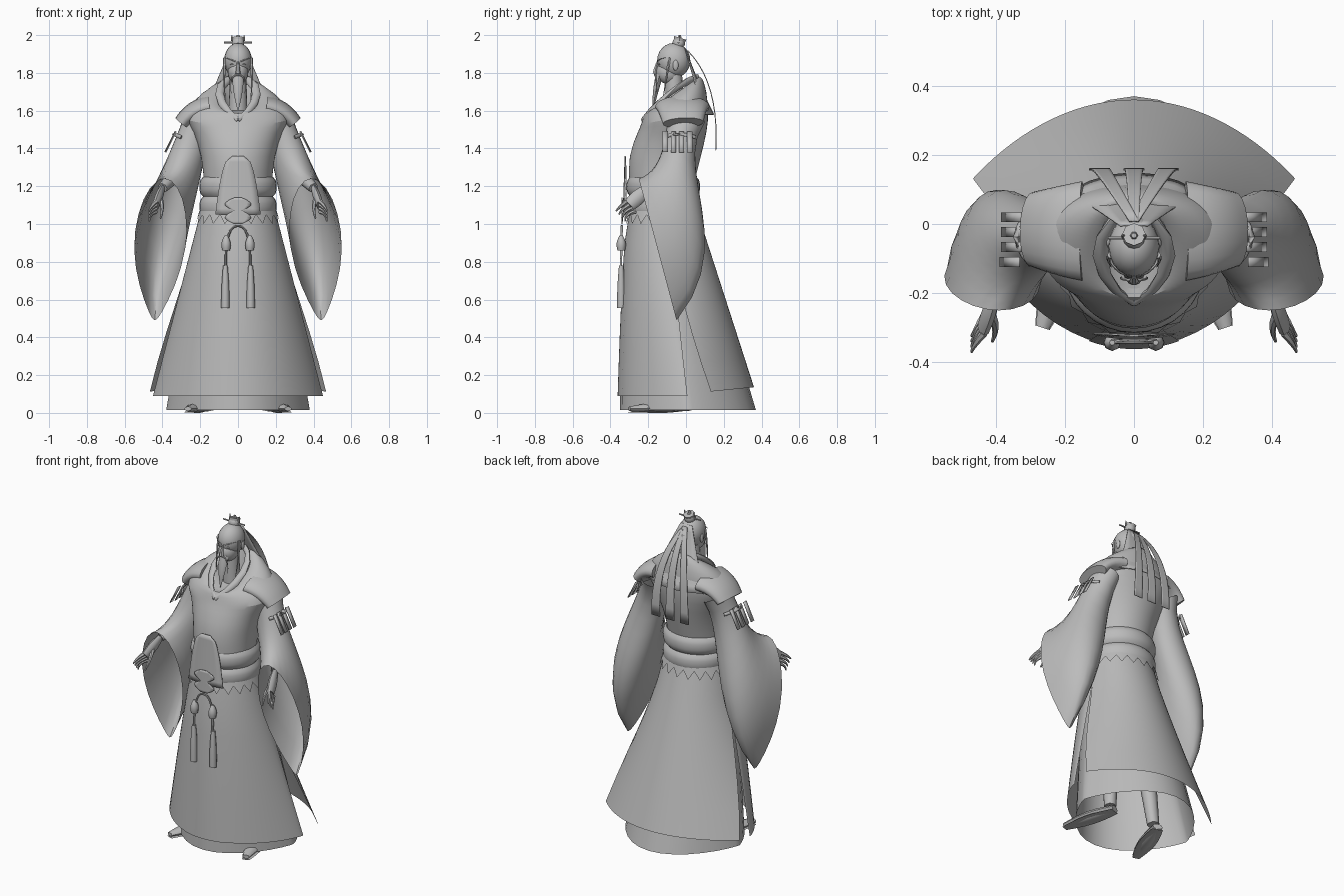
import bpy, bmesh
from math import sin, cos, pi, radians
from mathutils import Vector, Matrix

default_cube = bpy.data.objects.get("Cube")
if default_cube:
    bpy.data.objects.remove(default_cube, do_unlink=True)

GREY = (0.5, 0.5, 0.5, 1)
grey = bpy.data.materials.new("plain grey")
grey.use_nodes = True
grey.diffuse_color = GREY
grey.node_tree.nodes["Principled BSDF"].inputs["Base Color"].default_value = GREY


def mix(start, end, s):
    return start + (end - start) * s


def steps(count):
    return [i / count for i in range(count + 1)]


def curve(points, s):
    """Point on a smooth curve steered by a few control points."""
    points = [Vector(p) for p in points]
    while len(points) > 1:
        points = [a.lerp(b, s) for a, b in zip(points, points[1:])]
    return points[0]


def finish(name, bm, mirror=False, thick=0, smooth=False):
    """Turn a bmesh into a shaded object with its modifiers."""
    bmesh.ops.recalc_face_normals(bm, faces=bm.faces)
    mesh = bpy.data.meshes.new(name)
    bm.to_mesh(mesh)
    bm.free()
    mesh.materials.append(grey)
    obj = bpy.data.objects.new(name, mesh)
    bpy.context.collection.objects.link(obj)
    bpy.ops.object.select_all(action='DESELECT')
    obj.select_set(True)
    bpy.context.view_layer.objects.active = obj
    bpy.ops.object.shade_smooth_by_angle(angle=radians(45))
    if mirror:
        obj.modifiers.new("Mirror", 'MIRROR').use_mirror_merge = False
    if thick:
        obj.modifiers.new("Thickness", 'SOLIDIFY').thickness = thick
    if smooth:
        obj.modifiers.new("Smooth", 'SUBSURF').levels = 1
        obj.modifiers["Smooth"].render_levels = 1


def loft(name, rows, closed=True, cap=False, **options):
    """Skin a list of equally long point rows."""
    bm = bmesh.new()
    rows = [[bm.verts.new(p) for p in row] for row in rows]
    for upper, lower in zip(rows, rows[1:]):
        count = len(upper)
        for i in range(count if closed else count - 1):
            j = (i + 1) % count
            bm.faces.new((upper[i], upper[j], lower[j], lower[i]))
    if cap:
        bm.faces.new(rows[0])
        bm.faces.new(rows[-1])
    finish(name, bm, **options)


def oval(height, width, front, back, power=1, tilt=0, half=180, facing=0, sides=32):
    """Row of points around the body, spanning the half angle on both sides of its facing."""
    middle, depth, points = (front + back) / 2, (back - front) / 2, []
    for s in steps(sides)[:sides if half == 180 else None]:
        angle = radians(facing + mix(-half, half, s))
        c = cos(angle)
        y = middle + depth * abs(c) ** power * (1 if c < 0 else -1)
        points.append((width * sin(angle), y, height + tilt * y))
    return points


def skirt(name, hem, width, front, back, power, flare=1, top_half=180, hem_half=180, **options):
    """Flaring cloth from the waist to the hem."""
    loft(name, [oval(mix(1.06, hem, s), mix(.2, width, s ** flare), mix(-.3, front, s ** .5), mix(.06, back, s),
                     power=mix(1, power, s), half=mix(top_half, hem_half, s), **options) for s in steps(6)],
         closed=hem_half == 180)


def tube(name, path, start, end, bulge=0, flat=1, sides=8, across=(0, 1, .01), **options):
    """Tapered tube along a curve, swelling by bulge in the middle and flattened towards across."""
    rows = []
    for s in steps(6):
        along = curve(path, min(s + .05, 1)) - curve(path, max(s - .05, 0))
        side = along.cross(Vector(across)).normalized()
        up = along.cross(side).normalized() * flat
        radius = mix(start, end, s) + bulge * sin(pi * s)
        rows.append([curve(path, s) + radius * (side * cos(2 * pi * t) + up * sin(2 * pi * t))
                     for t in steps(sides)[:-1]])
    loft(name, rows, cap=True, **options)


def sheet(name, path, width, bend=0, thick=.005, **options):
    """Thin cloth or plate along a curve; width is a rule, bend wraps it round the body."""
    rows = [[curve(path, s) + Vector((x, bend * x * x, 0))
             for x in (mix(-width(s), width(s), t) for t in steps(6))] for s in steps(10)]
    loft(name, rows, closed=False, thick=thick, **options)


def ball(name, centre, size, **options):
    bm = bmesh.new()
    bmesh.ops.create_uvsphere(bm, u_segments=20, v_segments=12, radius=1,
                              matrix=Matrix.Translation(centre) @ Matrix.Diagonal((*size, 1)))
    finish(name, bm, **options)


# Skirts: hollow inner robe, front wrap, centre panel and trailing back panel
skirt("inner_skirt", hem=.015, width=.38, front=-.35, back=.37, power=1.6)
skirt("front_skirt", hem=.09, width=.45, front=-.358, back=.36, power=1.5, top_half=100, hem_half=94)
skirt("centre_panel", hem=.09, width=.45, front=-.362, back=.36, power=1.5, top_half=22, hem_half=17)
skirt("back_skirt", hem=.1, width=.556, front=-.35, back=.36, power=1.7, flare=1.3, tilt=.1,
      facing=180, top_half=90, hem_half=57)

# Pointed trim hanging below the sash
trim_top = oval(1.07, width=.204, front=-.31, back=.07, sides=40)
trim_points = oval(1, width=.225, front=-.325, back=.09, sides=40)
loft("waist_trim", [trim_top, [Vector(p).lerp(Vector(q), .7 * (i % 2))
                               for i, (p, q) in enumerate(zip(trim_points, trim_top))]])

# Sash with two padded rolls
sash_rows = []
for s in steps(12):
    roll = .02 * abs(sin(2 * pi * s)) ** .5
    sash_rows.append(oval(mix(1.04, 1.25, s), width=.185 + roll, front=-.295 - roll, back=.055 + roll))
loft("sash", sash_rows)

# Vest with a low front neckline, cap shoulders and collar
loft("vest", [
    oval(1.2, width=.18, front=-.3, back=.04),
    oval(1.36, width=.19, front=-.31, back=.08),
    oval(1.5, width=.24, front=-.25, back=.115, power=.9),
    oval(1.57, width=.28, front=-.24, back=.12, power=.8, tilt=.2),
    oval(1.66, width=.25, front=-.225, back=.11, power=.9, tilt=.4),
    oval(1.72, width=.17, front=-.215, back=.09, tilt=.6),
    oval(1.75, width=.1, front=-.2, back=.06, tilt=.85),
    oval(1.6, width=.05, front=-.11, back=.02)], smooth=True)
tube("shoulder_cap", [(.15, -.02, 1.62), (.24, -.02, 1.61), (.295, -.015, 1.535)],
     start=.06, end=.045, flat=2.4, sides=20, mirror=True)
tube("collar", [(0, -.23, 1.55), (.12, -.17, 1.63), (.14, -.02, 1.76), (0, .06, 1.775)],
     start=.015, end=.02, bulge=.005, flat=.6, mirror=True)

# Wide hanging sleeves, open at the front and pointed at the bottom
upper_edge = [(.22, -.1, 1.54), (.28, -.12, 1.28), (.39, -.25, 1.24)]
lower_edge = [(.22, .1, 1.54), (.27, -.08, 1.3), (.43, .29, .9), (.44, -.05, .49)]
sleeve_rows = []
for s in steps(10):
    upper, lower = curve(upper_edge, s), curve(lower_edge, s)
    side = Vector((1, 0, .5 * (1 - s))) * mix(.065, .145, s)
    sleeve_rows.append([])
    for t in steps(24)[:-1]:
        drop = (1 - cos(2 * pi * t)) / 2
        narrow = 1 - .6 * drop ** 3 * s ** 4
        sleeve_rows[-1].append(upper.lerp(lower, drop) + side * narrow * sin(2 * pi * t))
loft("sleeve", sleeve_rows, mirror=True)

# Shoulder bands with hanging tabs
tube("arm_band", [(.3, -.12, 1.46), (.38, -.04, 1.49), (.3, .05, 1.46)], start=.01, end=.01, flat=.5, mirror=True)
for i in range(4):
    y = mix(-.11, .02, i / 3)
    tab = [[(x, y - .014, z), (x, y + .014, z)] for x, z in ((.33, 1.49), (.385, 1.38))]
    loft(f"arm_tab_{i + 1}", tab, closed=False, thick=.005, mirror=True)

# Arms and hands
elbow, wrist, knuckles = Vector((.33, -.06, 1.26)), Vector((.4, -.2, 1.19)), Vector((.435, -.3, 1.1))
tube("forearm", [elbow, wrist], start=.04, end=.027, mirror=True)
tube("palm", [wrist, knuckles], start=.024, end=.034, bulge=.01, flat=.55, across=(1, 0, 0), mirror=True)
for i in range(4):
    spread = Vector((0, .016, -.018)) * (i - 1)
    tip = knuckles + Vector((.035, -.055, -.05)) + spread
    tube(f"finger_{i + 1}", [knuckles + spread, knuckles.lerp(tip, .6) + Vector((.01, -.01, .01)), tip],
         start=.012, end=.004, sides=6, mirror=True)
tube("thumb", [wrist.lerp(knuckles, .5), (.39, -.3, 1.1), (.41, -.34, 1.03)],
     start=.015, end=.005, sides=6, mirror=True)

# Belt plaque, knot, cords and tassels
sheet("belt_plaque", [(0, -.325, 1.36), (0, -.335, 1.05)], width=lambda s: .03 + .09 * s ** .4, bend=1)
sheet("belt_knot", [(0, -.342, 1.14), (0, -.342, 1)], width=lambda s: .02 + .05 * abs(sin(2 * pi * s)), bend=1)
tube("cord", [(0, -.34, .99), (.07, -.34, 1), (.065, -.345, .76)], start=.006, end=.006, mirror=True)
tube("tassel_head", [(.063, -.343, .94), (.063, -.343, .86)], start=.008, end=.02, bulge=.01, mirror=True)
tube("tassel_fringe", [(.067, -.343, .78), (.067, -.343, .555)], start=.012, end=.022, bulge=.003, mirror=True)

# Legs and shoes
heel, toe = Vector((.16, .02, .032)), Vector((.265, -.3, .022))
sole_drop = Vector((0, 0, -.018))
tube("leg", [(.1, -.1, .95), heel + Vector((0, -.04, .03))], start=.08, end=.035, mirror=True)
tube("shoe", [heel, toe], start=.03, end=.02, bulge=.022, flat=.6, across=(0, 0, 1), mirror=True)
tube("sole", [heel + sole_drop, toe + sole_drop], start=.032, end=.022, bulge=.025, flat=.08,
     across=(0, 0, 1), mirror=True)

# Head and face
tube("neck", [(0, -.06, 1.58), (0, -.065, 1.8)], start=.05, end=.044, sides=16)
ball("skull", (0, -.065, 1.865), (.074, .088, .093))
ball("jaw", (0, -.092, 1.805), (.055, .066, .065))
tube("nose", [(0, -.15, 1.86), (0, -.163, 1.82), (0, -.165, 1.795)], start=.006, end=.014, sides=6)
tube("eyebrow", [(.01, -.15, 1.86), (.05, -.145, 1.875), (.07, -.11, 1.88)], start=.004, end=.001, sides=6, mirror=True)
ball("eye", (.03, -.142, 1.845), (.013, .004, .004), mirror=True)
ball("ear", (.072, -.055, 1.84), (.008, .015, .028), mirror=True)
tube("beard", [(0, -.14, 1.79), (0, -.165, 1.7), (0, -.175, 1.6)], start=.032, end=.002, bulge=.006, flat=.6)
tube("moustache", [(0, -.163, 1.79), (.05, -.16, 1.79), (.036, -.153, 1.69)],
     start=.006, end=.001, sides=6, mirror=True)
tube("side_lock", [(.068, -.09, 1.88), (.08, -.1, 1.78), (.066, -.125, 1.65)],
     start=.01, end=.001, sides=6, mirror=True)

# Back hair and ribbons
sheet("back_hair", [(0, 0, 1.93), (0, .06, 1.75), (0, .15, 1.58)], width=lambda s: .04 + .15 * s, bend=-1.5)
for i, x in enumerate((-.1, 0, .1)):
    sheet(f"hair_ribbon_{i + 1}", [(0, .01, 1.92), (x, .18, 1.75), (x, .16, 1.39)],
          width=lambda s: .014 + .016 * s)

# Topknot crown and pin
tube("topknot", [(0, -.045, 1.94), (0, -.03, 1.98)], start=.028, end=.026, bulge=.006, sides=12)
tube("crown", [(0, -.042, 1.945), (0, -.03, 1.985)], start=.026, end=.034)
tube("crown_peak", [(0, -.035, 1.97), (0, -.033, 2)], start=.016, end=.008, sides=6)
tube("crown_spike", [(.03, -.035, 1.97), (.033, -.033, 2)], start=.008, end=.002, sides=6, mirror=True)
tube("hair_pin", [(-.075, -.04, 1.96), (.075, -.04, 1.96)], start=.005, end=.005, sides=6)
